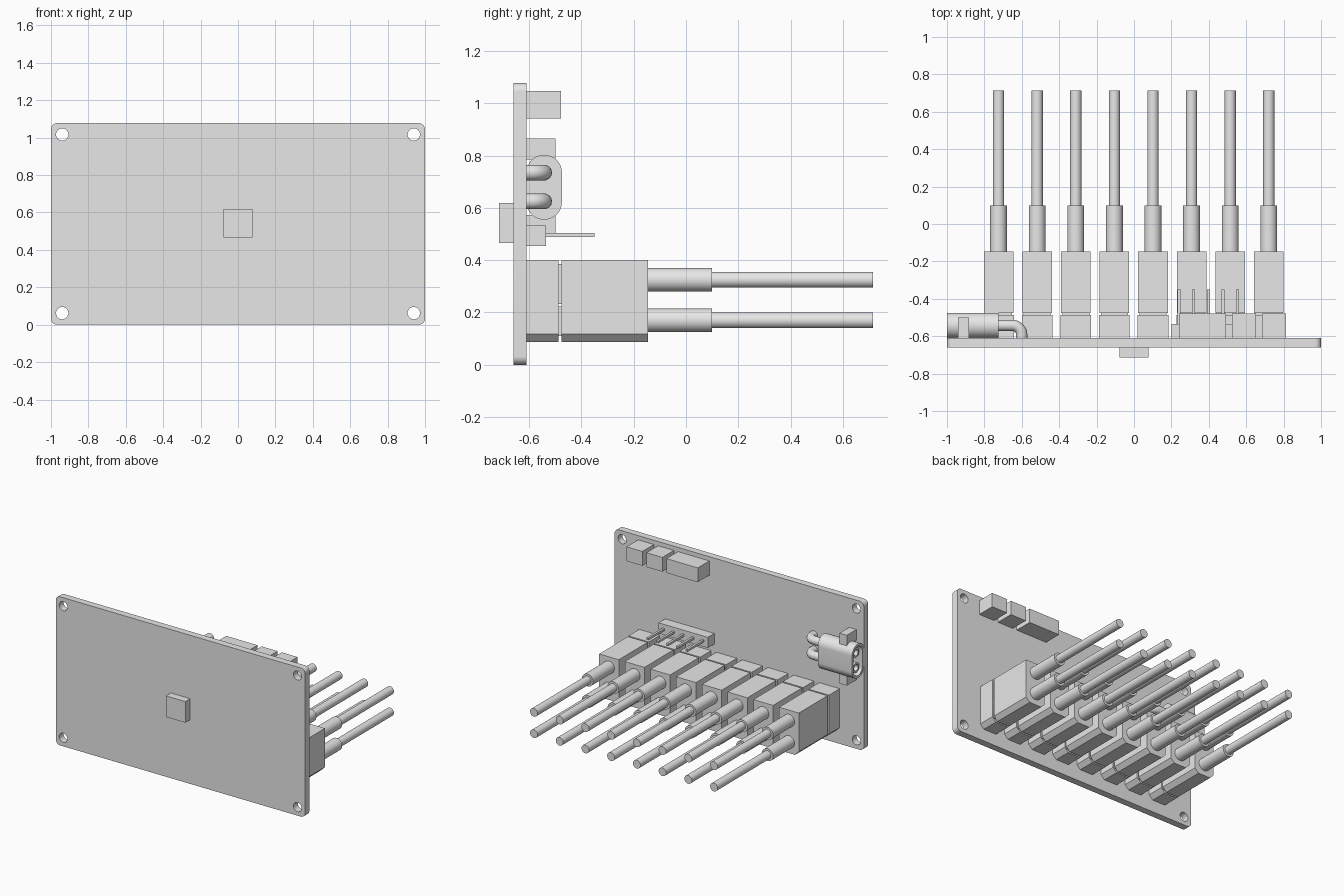
import bpy, bmesh, math
from mathutils import Matrix, Vector

if "Cube" in bpy.data.objects:
    bpy.data.objects.remove(bpy.data.objects["Cube"], do_unlink=True)

grey = bpy.data.materials.new("plain grey")
grey.use_nodes = True
grey.diffuse_color = (0.8, 0.8, 0.8, 1)
grey.node_tree.nodes["Principled BSDF"].inputs["Base Color"].default_value = (0.8, 0.8, 0.8, 1)


def finish(name, mesh, smooth=False):
    ob = bpy.data.objects.new(name, mesh)
    bpy.context.collection.objects.link(ob)
    mesh.materials.clear()
    mesh.materials.append(grey)
    for p in mesh.polygons:
        p.use_smooth = False
        p.material_index = 0
    if smooth:
        bpy.ops.object.select_all(action='DESELECT')
        ob.select_set(True)
        bpy.context.view_layer.objects.active = ob
        bpy.ops.object.shade_smooth_by_angle(angle=math.radians(35))
    return ob


def box(name, x, y, z):
    """Box from (min, max) ranges."""
    bm = bmesh.new()
    bmesh.ops.create_cube(bm, size=1)
    for v in bm.verts:
        v.co = Vector([(a + b) / 2 + c * (b - a) for (a, b), c in zip((x, y, z), v.co)])
    mesh = bpy.data.meshes.new(name)
    bm.to_mesh(mesh)
    bm.free()
    return finish(name, mesh)


def curve_mesh(name, curve):
    """Turn a curve into a welded mesh."""
    temp = bpy.data.objects.new(name, curve)
    bpy.context.collection.objects.link(temp)
    deps = bpy.context.evaluated_depsgraph_get()
    mesh = bpy.data.meshes.new_from_object(temp.evaluated_get(deps))
    bpy.data.objects.remove(temp, do_unlink=True)
    bm = bmesh.new()
    bm.from_mesh(mesh)
    bmesh.ops.remove_doubles(bm, verts=bm.verts, dist=0.0001)
    bmesh.ops.recalc_face_normals(bm, faces=bm.faces)
    bm.to_mesh(mesh)
    bm.free()
    return mesh


def prism(name, loops, axis, start, end, smooth=False):
    """Extrude closed loops (inner ones become holes) along x or y."""
    curve = bpy.data.curves.new(name, 'CURVE')
    curve.dimensions = '2D'
    curve.fill_mode = 'BOTH'
    curve.extrude = (end - start) / 2
    for loop in loops:
        s = curve.splines.new('POLY')
        s.points.add(len(loop) - 1)
        for p, (u, v) in zip(s.points, loop):
            p.co = (u, v, 0, 1)
        s.use_cyclic_u = True
    mesh = curve_mesh(name, curve)
    mid = (start + end) / 2
    for v in mesh.vertices:
        u, w, d = v.co
        v.co = (u, mid - d, w) if axis == 'y' else (mid + d, u, w)
    return finish(name, mesh, smooth)


def rounded(u0, u1, v0, v1, r, n=8):
    """Rounded rectangle loop."""
    loop = []
    corners = [(u1 - r, v1 - r), (u0 + r, v1 - r), (u0 + r, v0 + r), (u1 - r, v0 + r)]
    for i, (cu, cv) in enumerate(corners):
        for k in range(n + 1):
            a = math.pi / 2 * (i + k / n)
            loop.append((cu + r * math.cos(a), cv + r * math.sin(a)))
    return loop


def circle(u, v, r, n=32):
    return [(u + r * math.cos(k * math.tau / n), v + r * math.sin(k * math.tau / n)) for k in range(n)]


def chamfered(x, half, z0, z1, c):
    """Block section with both lower corners cut off."""
    return [(x - half, z1), (x - half, z0 + c), (x - half + c, z0),
            (x + half - c, z0), (x + half, z0 + c), (x + half, z1)]


# Board with four mounting holes
FRONT, BACK = -0.66, -0.61
holes = [circle(x, z, 0.033) for x in (-0.94, 0.94) for z in (0.062, 1.017)]
prism("board", [rounded(-1, 1, 0, 1.078, 0.033)] + holes, 'y', FRONT, BACK, True)
box("front_chip", (-0.078, 0.078), (-0.715, FRONT), (0.465, 0.618))

# Row of eight two-wire plugs
for i in range(8):
    x = -0.724 + i * 0.2064
    prism("socket_base", [chamfered(x, 0.082, 0.088, 0.4, 0.03)], 'y', BACK, -0.487)
    for z0, z1 in ((0.11, 0.222), (0.232, 0.385)):
        box("plug_neck", (x - 0.072, x + 0.072), (-0.49, -0.47), (z0, z1))
    prism("plug_housing", [chamfered(x, 0.079, 0.088, 0.4, 0.03)], 'y', -0.476, -0.146)
    for z in (0.17, 0.325):
        prism("wire_sleeve", [circle(x, z, 0.045)], 'y', -0.15, 0.1, True)
        prism("wire", [circle(x, z, 0.03)], 'y', 0.09, 0.715, True)

# Upper terminal blocks
for x in ((0.24, 0.492), (0.525, 0.652), (0.685, 0.812)):
    box("terminal_block", x, (BACK, -0.478), (0.943, 1.047))

# Pin header
box("header_strip", (0.2, 0.595), (BACK, -0.535), (0.455, 0.532))
for i in range(5):
    x = 0.24 + i * 0.0785
    box("header_pin", (x - 0.008, x + 0.008), (-0.54, -0.35), (0.488, 0.504))

# Side power socket: hollow mouth facing -x, solid rear
outer = rounded(BACK, -0.475, 0.555, 0.803, 0.067, 12)
mouth = rounded(BACK + 0.018, -0.493, 0.573, 0.785, 0.049, 12)
prism("power_socket_shell", [outer, mouth], 'x', -1, -0.88, True)
prism("power_socket_body", [outer], 'x', -0.88, -0.725, True)
box("power_socket_bracket", (-0.94, -0.882), (BACK, -0.5), (0.5, 0.573))
box("power_socket_bracket", (-0.94, -0.882), (BACK, -0.5), (0.785, 0.865))

for z in (0.625, 0.735):
    prism("power_contact", [circle(-0.5425, z, 0.036), circle(-0.5425, z, 0.022)],
          'x', -0.985, -0.87, True)
    # Leg bent down into the board
    path = [(-0.74, -0.5425)]
    for k in range(9):
        a = math.pi / 2 * (1 - k / 8)
        path.append((-0.65 + 0.05 * math.cos(a), -0.5925 + 0.05 * math.sin(a)))
    path.append((-0.6, -0.615))
    leg = bpy.data.curves.new("power_leg", 'CURVE')
    leg.dimensions = '3D'
    leg.bevel_depth = 0.03
    leg.bevel_resolution = 5
    leg.use_fill_caps = True
    s = leg.splines.new('POLY')
    s.points.add(len(path) - 1)
    for p, (x, y) in zip(s.points, path):
        p.co = (x, y, z, 1)
    finish("power_leg", curve_mesh("power_leg", leg), True)
